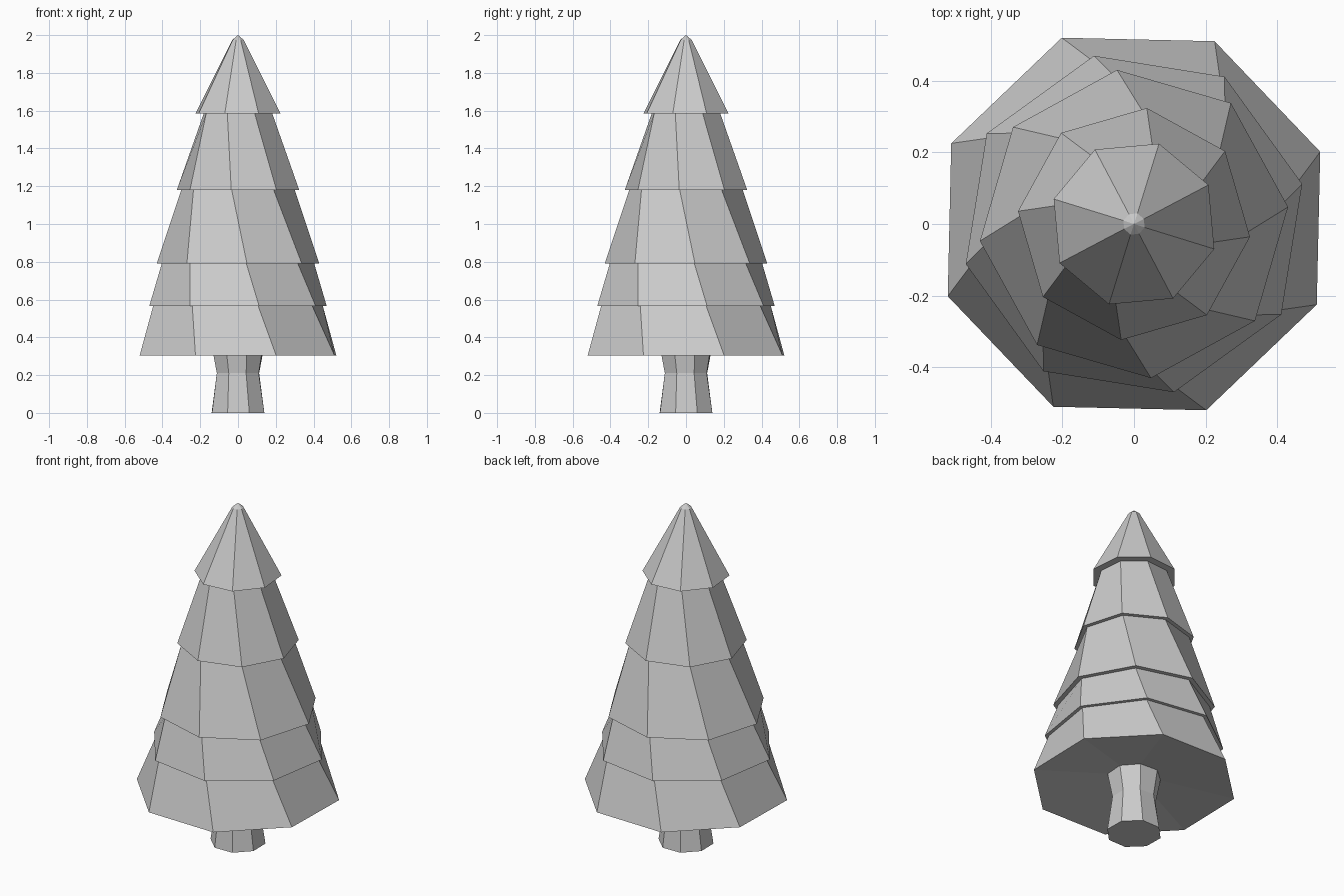
import bpy, bmesh
from math import sin, cos, radians

if "Cube" in bpy.data.objects:
    bpy.data.objects.remove(bpy.data.objects["Cube"])

SIDES = 8


def twisted_lathe(name, profile, tip=None, cap_bottom=False):
    """Loft octagonal rings (radius, z, twist in degrees), closing at a tip."""
    bm = bmesh.new()
    rings = []
    for r, z, twist in profile:
        angles = [radians(twist + i * 360 / SIDES) for i in range(SIDES)]
        rings.append([bm.verts.new((r * cos(a), r * sin(a), z)) for a in angles])
    for lo, hi in zip(rings, rings[1:]):
        for i in range(SIDES):
            j = (i + 1) % SIDES
            bm.faces.new((lo[i], lo[j], hi[j], hi[i]))
    if tip is not None:
        apex = bm.verts.new((0, 0, tip))
        for i in range(SIDES):
            bm.faces.new((rings[-1][i], rings[-1][(i + 1) % SIDES], apex))
    if cap_bottom:
        bm.faces.new(rings[0][::-1])
    mesh = bpy.data.meshes.new(name)
    bm.to_mesh(mesh)
    bm.free()
    obj = bpy.data.objects.new(name, mesh)
    bpy.context.collection.objects.link(obj)
    return obj


# Trunk: pinched waist, flaring up into the recessed underside
twisted_lathe("trunk", [(0.15, 0, 23.5), (0.12, 0.21, 21), (0.146, 0.35, 19)],
              cap_bottom=True)

# Foliage: tiers as (z, inner radius, outer radius, twist), each with a ledge
tiers = [(0.565, 0.462, 0.483, 13.4), (0.79, 0.406, 0.433, 6.3),
         (1.18, 0.302, 0.326, -6.3), (1.585, 0.19, 0.235, -17.3)]
profile = [(0.146, 0.35, 19), (0.558, 0.305, 21.2)]
for z, inner, outer, twist in tiers:
    profile += [(inner, z, twist), (outer, z, twist)]
profile.append((0.031, 1.975, -18))
twisted_lathe("foliage", profile, tip=2.0)
